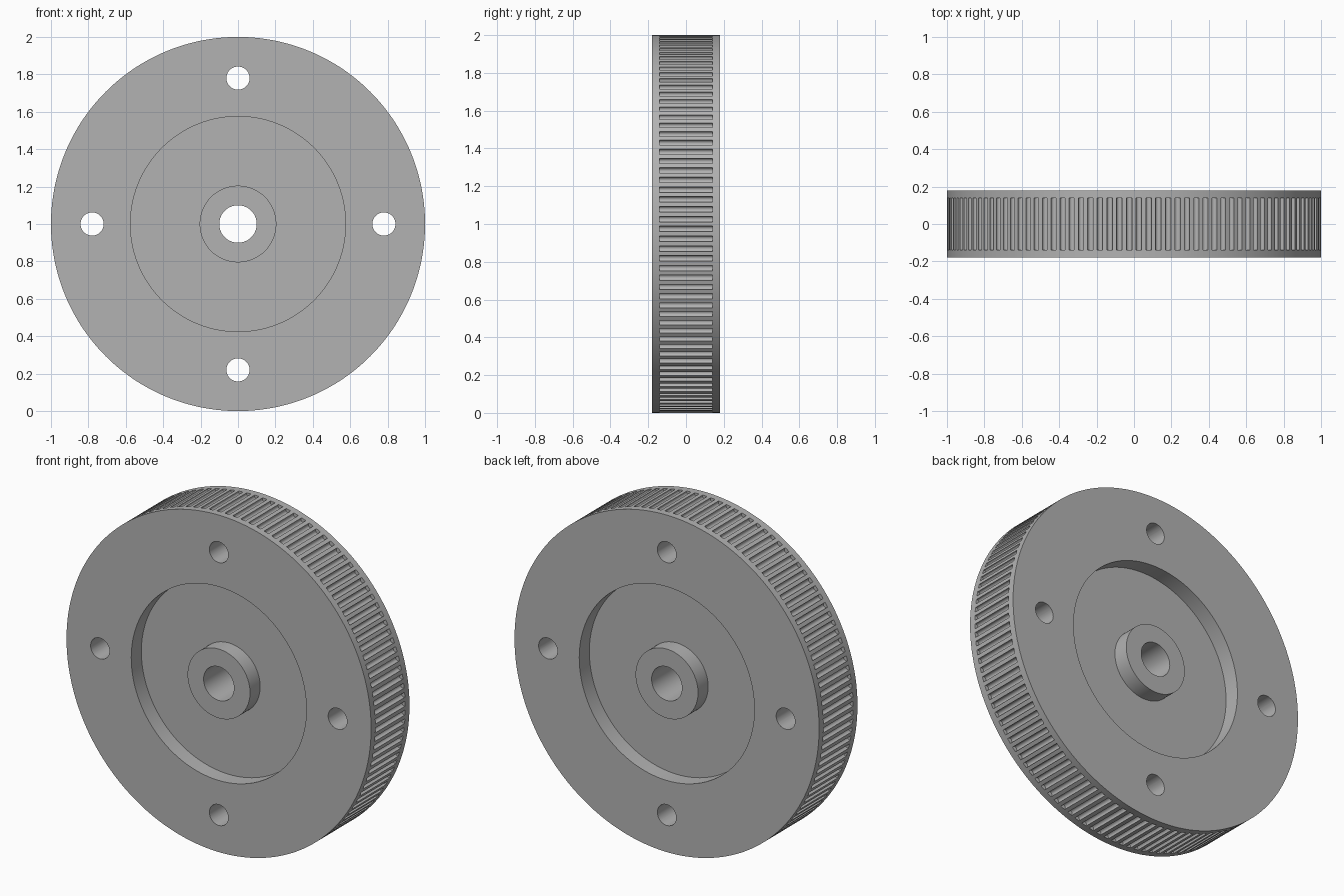
import bpy, bmesh
from math import pi, cos, sin, radians
from mathutils import Matrix, Vector

if "Cube" in bpy.data.objects:
    bpy.data.objects.remove(bpy.data.objects["Cube"], do_unlink=True)

HALF = 0.18          # half thickness
FLOOR = 0.085        # half thickness of the web inside the recess
BAND = 0.14          # half width of the toothed band
TEETH = 120
AXIS = Vector((0, 0, 1))

grey = bpy.data.materials.new("machined grey")
grey.use_nodes = True
colour = (0.45, 0.45, 0.45, 1)
grey.diffuse_color = colour
grey.node_tree.nodes["Principled BSDF"].inputs["Base Color"].default_value = colour


def new_object(name, bm):
    bmesh.ops.recalc_face_normals(bm, faces=bm.faces)
    mesh = bpy.data.meshes.new(name)
    bm.to_mesh(mesh)
    bm.free()
    obj = bpy.data.objects.new(name, mesh)
    bpy.context.collection.objects.link(obj)
    mesh.materials.append(grey)
    return obj


def add_rod(bm, x, z, radius, length, sides):
    """Closed cylinder lying along y."""
    place = Matrix.Translation((x, 0, z)) @ Matrix.Rotation(pi / 2, 4, 'X')
    bmesh.ops.create_cone(bm, cap_ends=True, segments=sides, radius1=radius,
                          radius2=radius, depth=length, matrix=place)


# Wheel body: closed profile (radius, y) spun around the y axis
half_profile = [(0.1, HALF), (0.205, HALF), (0.205, FLOOR),
                (0.575, FLOOR), (0.575, HALF), (1.0, HALF)]
profile = half_profile + [(r, -y) for r, y in reversed(half_profile)]
steps = TEETH * 2
bm = bmesh.new()
rings = []
for i in range(steps):
    a = 2 * pi * i / steps
    rings.append([bm.verts.new((r * cos(a), y, 1 + r * sin(a))) for r, y in profile])
n = len(profile)
for i in range(steps):
    here, there = rings[i], rings[(i + 1) % steps]
    for j in range(n):
        k = (j + 1) % n
        bm.faces.new((here[j], here[k], there[k], there[j]))
wheel = new_object("pulley_wheel", bm)

# Cutter: rounded belt grooves between the flanges, and four bolt holes
bm = bmesh.new()
for i in range(TEETH):
    a = 2 * pi * (i + 0.5) / TEETH
    add_rod(bm, 0.994 * cos(a), 1 + 0.994 * sin(a), 0.016, 2 * BAND, 14)
for i in range(4):
    a = i * pi / 2
    add_rod(bm, 0.78 * cos(a), 1 + 0.78 * sin(a), 0.062, 1, 48)
cutter = new_object("groove_and_hole_cutter", bm)
cutter.hide_render = True

# Apply the cut and remove the helper
cut = wheel.modifiers.new("cut", 'BOOLEAN')
cut.operation = 'DIFFERENCE'
cut.solver = 'EXACT'
cut.object = cutter
bpy.ops.object.select_all(action='DESELECT')
wheel.select_set(True)
bpy.context.view_layer.objects.active = wheel
bpy.ops.object.modifier_apply(modifier=cut.name)
bpy.data.objects.remove(cutter, do_unlink=True)
bpy.ops.object.shade_smooth_by_angle(angle=radians(30))
